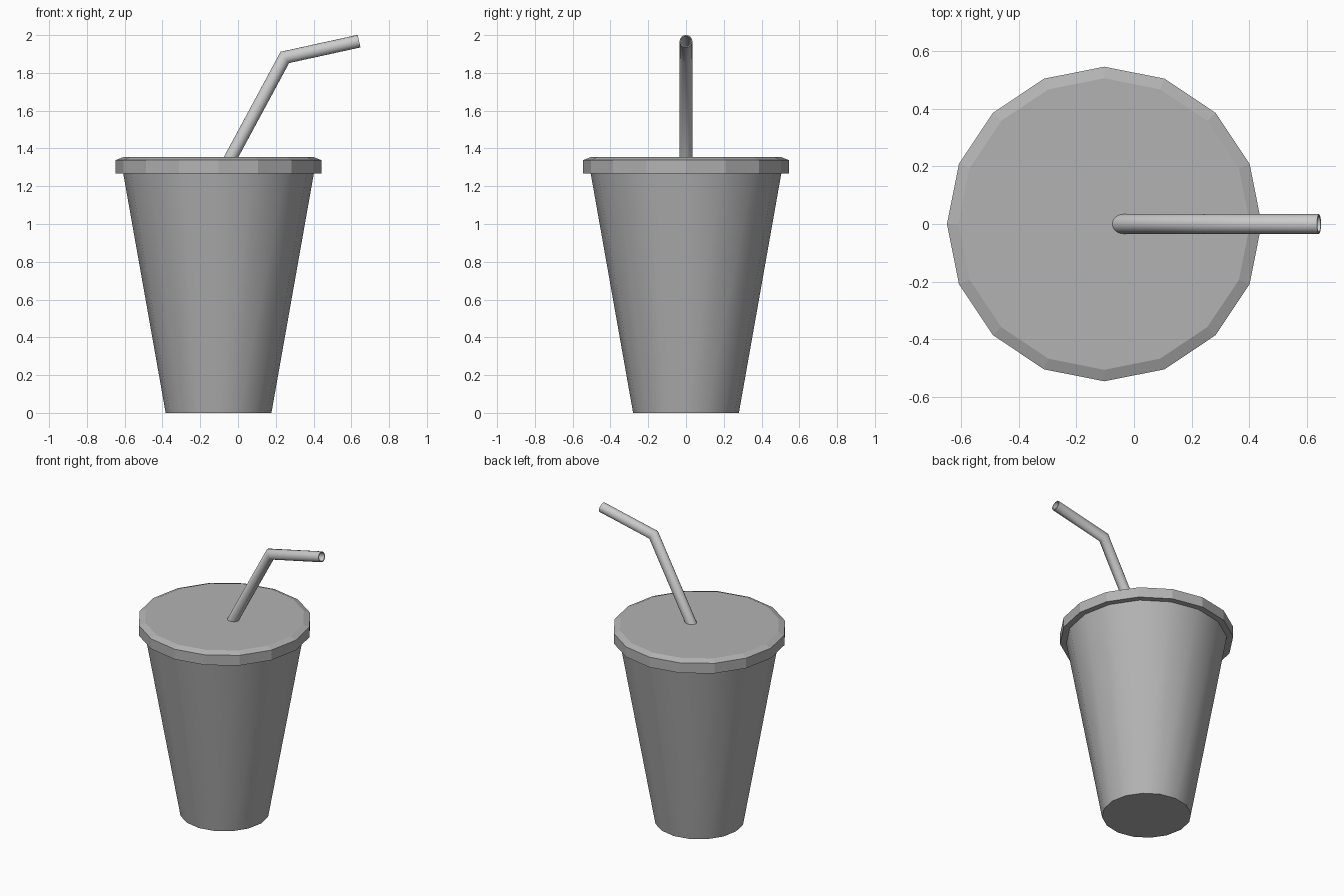
import bpy, bmesh, math
from mathutils import Vector

if "Cube" in bpy.data.objects:
    bpy.data.objects.remove(bpy.data.objects["Cube"])

CX = -0.103   # axis of the cup and lid


def ring(center, radius, n, u=Vector((1, 0, 0)), v=Vector((0, 1, 0))):
    """Points of an n-gon spanned by the vectors u and v."""
    return [Vector(center) + radius * (math.cos(a) * u + math.sin(a) * v)
            for a in (2 * math.pi * i / n for i in range(n))]


def loft(name, rings, cap_start=False, cap_end=False, smooth=False, mat=None):
    """Skin consecutive rings into one object."""
    bm = bmesh.new()
    loops = [[bm.verts.new(p) for p in r] for r in rings]
    n = len(loops[0])
    for a, b in zip(loops, loops[1:]):
        for i in range(n):
            j = (i + 1) % n
            bm.faces.new((a[i], a[j], b[j], b[i]))
    if cap_start:
        bm.faces.new(loops[0][::-1])
    if cap_end:
        bm.faces.new(loops[-1])
    mesh = bpy.data.meshes.new(name)
    bm.to_mesh(mesh)
    bm.free()
    obj = bpy.data.objects.new(name, mesh)
    bpy.context.collection.objects.link(obj)
    if mat:
        mesh.materials.append(mat)
    if smooth:
        bpy.ops.object.select_all(action='DESELECT')
        obj.select_set(True)
        bpy.context.view_layer.objects.active = obj
        bpy.ops.object.shade_smooth_by_angle(angle=math.radians(60))
    return obj


def turned(name, profile, **kw):
    """Sixteen-sided turned part from (radius, height) pairs."""
    return loft(name, [ring((CX, 0, z), r, 16) for r, z in profile], **kw)


dark = bpy.data.materials.new("dark_grey")
dark.diffuse_color = (0.45, 0.45, 0.45, 1)
dark.use_nodes = True
dark.node_tree.nodes["Principled BSDF"].inputs["Base Color"].default_value = dark.diffuse_color

# tapered cup, closed at the bottom
turned("cup", [(0.28, 0), (0.505, 1.27)], cap_start=True, smooth=True, mat=dark)

# flat-sided lid with a chamfered upper edge
turned("lid", [(0.545, 1.268), (0.545, 1.338), (0.505, 1.354)],
       cap_start=True, cap_end=True, mat=dark)

# bent hollow straw, mitred at the bend
path = [Vector(p) for p in ((-0.047, 0, 1.335), (0.248, 0, 1.882), (0.641, 0, 1.968))]
Y = Vector((0, 1, 0))
d1 = (path[1] - path[0]).normalized()
d2 = (path[2] - path[1]).normalized()
mid = (d1 + d2).normalized()
frames = [Y.cross(d1), Y.cross(mid) / mid.dot(d1), Y.cross(d2)]
stations = list(zip(path, frames))


def straw_rings(radius):
    return [ring(p, radius, 16, u, Y) for p, u in stations]


loft("straw", straw_rings(0.034) + straw_rings(0.028)[::-1], smooth=True)
